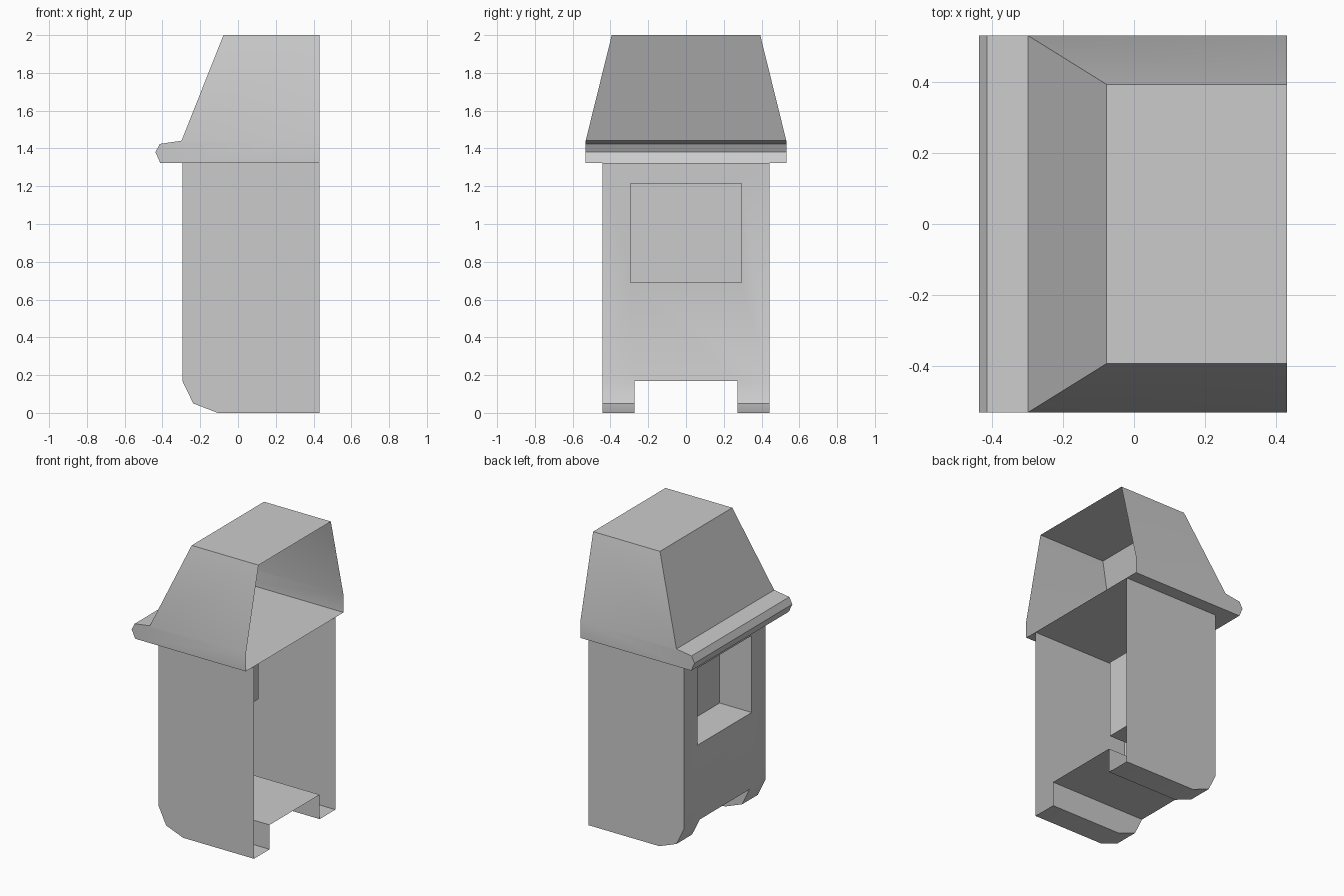
import bpy
import bmesh

if "Cube" in bpy.data.objects:
    bpy.data.objects.remove(bpy.data.objects["Cube"])

BACK = 0.431      # open end of both shells
FRONT = -0.294    # front wall of the body


def rect(x, y, z0, z1):
    return [(x, -y, z0), (x, y, z0), (x, y, z1), (x, -y, z1)]


def plate(profile, y):
    return [(x, y, z) for x, z in profile]


def strips(profile, y0, y1):
    """Sweep an open x-z profile between two y positions."""
    return [[(*a[:1], y0, a[1]), (b[0], y0, b[1]), (b[0], y1, b[1]), (a[0], y1, a[1])]
            for a, b in zip(profile, profile[1:])]


def bridge(a, b):
    n = len(a)
    return [[a[i], a[(i + 1) % n], b[(i + 1) % n], b[i]] for i in range(n)]


def shell(name, faces):
    bm = bmesh.new()
    for f in faces:
        bm.faces.new([bm.verts.new(p) for p in f])
    bmesh.ops.remove_doubles(bm, verts=bm.verts, dist=0.0005)
    bmesh.ops.recalc_face_normals(bm, faces=bm.faces)
    mesh = bpy.data.meshes.new(name)
    bm.to_mesh(mesh)
    bm.free()
    obj = bpy.data.objects.new(name, mesh)
    bpy.context.collection.objects.link(obj)
    bpy.ops.object.select_all(action='DESELECT')
    obj.select_set(True)
    bpy.context.view_layer.objects.active = obj
    bpy.ops.object.shade_smooth_by_angle(angle=0.52)
    return obj


# Body: rounded-toe feet, cut-out between them, recessed window in front
W, LEG, STEP, TOP = 0.442, 0.272, 0.168, 1.322
foot = [(FRONT, STEP), (-0.237, 0.05), (-0.107, 0.0), (BACK, 0.0)]
body = strips([(FRONT, STEP), (BACK, STEP)], -LEG, LEG)
for s in (-1, 1):
    body.append(plate([(FRONT, TOP)] + foot + [(BACK, STEP), (BACK, TOP)], s * W))
    body.append(plate(foot + [(BACK, STEP)], s * LEG))
    body += strips(foot, s * LEG, s * W)

outer = rect(FRONT, W, STEP, TOP)
window = rect(FRONT, 0.294, 0.688, 1.217)
recess = rect(-0.05, 0.294, 0.688, 1.217)
ring = bridge(outer, window)
ring[0][1:1] = [(FRONT, -LEG, STEP), (FRONT, LEG, STEP)]
body += ring + bridge(window, recess) + [recess]
shell("body", body)

# Hood: flat underside with a visor lip and a tapered roof
HW, TW, EAVE, PEAK, RIDGE = 0.531, 0.393, 1.441, 2.0, -0.077
HIP = -0.299
lip = [(BACK, TOP), (-0.411, TOP), (-0.437, 1.38), (-0.414, 1.424), (HIP, EAVE)]
hood = strips(lip, -HW, HW)
hood += strips([(RIDGE, PEAK), (BACK, PEAK)], -TW, TW)
hood.append([(HIP, -HW, EAVE), (HIP, HW, EAVE), (RIDGE, TW, PEAK), (RIDGE, -TW, PEAK)])
for s in (-1, 1):
    hood.append(plate(lip + [(BACK, EAVE)], s * HW))
    hood.append([(HIP, s * HW, EAVE), (BACK, s * HW, EAVE),
                 (BACK, s * TW, PEAK), (RIDGE, s * TW, PEAK)])
shell("hood", hood)
